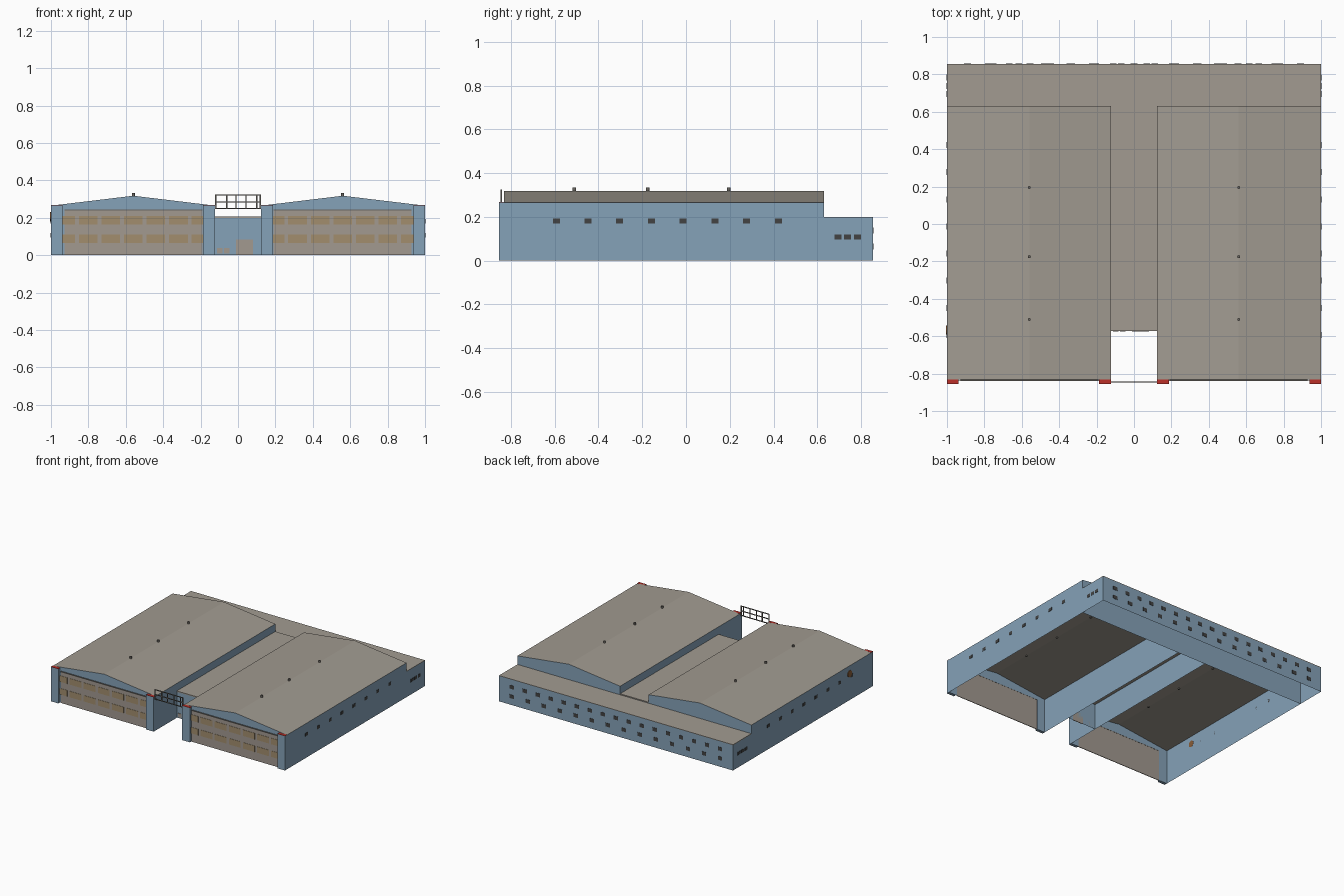
import bpy, bmesh, math

if "Cube" in bpy.data.objects:
    bpy.data.objects.remove(bpy.data.objects["Cube"])

def material(name, rgb):
    m = bpy.data.materials.new(name)
    m.diffuse_color = (*rgb, 1)
    m.use_nodes = True
    m.node_tree.nodes["Principled BSDF"].inputs["Base Color"].default_value = m.diffuse_color
    return m

BLUE = material("blue wall", (0.235, 0.36, 0.48))
ROOF = material("roof grey", (0.36, 0.33, 0.285))
DOOR = material("door grey", (0.36, 0.32, 0.28))
PANE = material("tan pane", (0.36, 0.27, 0.155))
DARK = material("dark glass", (0.055, 0.055, 0.055))
RED = material("red cap", (0.5, 0.03, 0.022))
METAL = material("dark metal", (0.15, 0.14, 0.125))
RUST = material("rust", (0.25, 0.11, 0.04))

def make(name, verts, faces, mat):
    me = bpy.data.meshes.new(name)
    me.from_pydata(verts, [], faces)
    me.materials.append(mat)
    ob = bpy.data.objects.new(name, me)
    bpy.context.collection.objects.link(ob)
    return ob

def face(name, pts, mat):
    return make(name, pts, [tuple(range(len(pts)))], mat)

def boxes(name, items, mat):
    """One object from many (x0,x1,y0,y1,z0,z1) boxes."""
    v, f = [], []
    for x0, x1, y0, y1, z0, z1 in items:
        b = len(v)
        v += [(x, y, z) for z in (z0, z1) for x, y in ((x0, y0), (x1, y0), (x1, y1), (x0, y1))]
        f += [tuple(b + i for i in q) for q in
              ((3, 2, 1, 0), (4, 5, 6, 7), (0, 1, 5, 4), (1, 2, 6, 5), (2, 3, 7, 6), (3, 0, 4, 7))]
    return make(name, v, f, mat)

def cylinder(name, loc, r, depth, mat, rot=(0, 0, 0), n=12):
    bpy.ops.mesh.primitive_cylinder_add(vertices=n, radius=r, depth=depth, location=loc, rotation=rot)
    ob = bpy.context.object
    ob.name = name
    ob.data.materials.append(mat)
    return ob

YF, YM, YB = -0.832, 0.63, 0.855      # hangar front, hangar back, annex back
EAVE, RIDGE, LOW = 0.265, 0.318, 0.196
XI, XR, XO = 0.122, 0.56, 1.0         # inner wall, ridge, outer wall

for s, side in ((-1, "left"), (1, "right")):
    d0, d1 = 0.19, 0.928              # door opening
    # front gable with a door opening, back gable
    prof = [(XI, 0), (d0, 0), (d0, .24), (d1, .24), (d1, 0), (XO, 0), (XO, EAVE), (XR, RIDGE), (XI, EAVE)]
    prof = prof if s > 0 else prof[::-1]
    face(side + " front gable", [(s * x, YF, z) for x, z in prof], BLUE)
    prof = [(XI, 0), (XI, EAVE), (XR, RIDGE), (XO, EAVE), (XO, 0)]
    prof = prof if s > 0 else prof[::-1]
    face(side + " back gable", [(s * x, YM, z) for x, z in prof], BLUE)
    # long walls
    for x, n, outward in ((XO, "outer", s), (XI, "inner", -s)):
        p = [(s * x, YF, 0), (s * x, YM, 0), (s * x, YM, EAVE), (s * x, YF, EAVE)]
        face(f"{side} {n} wall", p if outward > 0 else p[::-1], BLUE)
    # pitched roof
    xs = sorted((s * XI, s * XR, s * XO))
    v = [(x, y, RIDGE if abs(x) == XR else EAVE) for y in (YF, YM) for x in xs]
    make(side + " roof", v, [(0, 1, 4, 3), (1, 2, 5, 4)], ROOF)
    # roof vents
    for y in (0.195, -0.175, -0.51):
        cylinder(side + " roof vent", (s * XR, y, 0.322), 0.008, 0.022, METAL)
    # sliding door, rail and panes
    a, b = sorted((s * d0, s * d1))
    boxes(side + " hangar door", [(a, b, YF - .006, YF - .001, 0, .238)], DOOR)
    boxes(side + " door rail", [(a, b, YF - .008, YF, .238, .244)], METAL)
    panes = []
    for i in range(7):
        c = s * 0.56 + (i - 3) * 0.1207
        for z0, z1 in ((.065, .112), (.163, .21)):
            panes.append((c - .05, c + .05, YF - .008, YF - .006, z0, z1))
    boxes(side + " door panes", panes, PANE)
    # corner pillars with red caps
    px = [sorted((s * p, s * q)) for p, q in ((XI, 0.187), (0.937, XO))]
    boxes(side + " pillars", [(p, q, -YB, YF, 0, EAVE) for p, q in px], BLUE)
    boxes(side + " pillar caps", [(p, q, -YB, YF, EAVE, EAVE + .003) for p, q in px], RED)
    # small side windows
    w0, w1 = sorted((s * 1.0, s * 1.002))
    wins = [(w0, w1, y - .016, y + .016, .169, .193)
            for y in [-0.593 + i * 0.145 for i in range(8)]]
    wins += [(w0, w1, y - .016, y + .016, .096, .12) for y in (.695, .739, .783)]
    boxes(side + " side windows", wins, DARK)
    # annex end wall
    p = [(s, YM, 0), (s, YB, 0), (s, YB, LOW), (s, YM, LOW)]
    face(side + " annex end wall", p if s > 0 else p[::-1], BLUE)

# round plate on the left wall
cylinder("round plate", (-1.002, -0.567, 0.205), 0.025, 0.005, RUST, (0, math.pi / 2, 0), 20)

# rear annex
face("annex back wall", [(1, YB, 0), (-1, YB, 0), (-1, YB, LOW), (1, YB, LOW)], BLUE)
boxes("annex roof", [(-1, 1, YM, YB, LOW - .003, LOW + .003)], ROOF)
rear = []
for n, z in ((17, .138), (14, .065)):
    for i in range(n):
        x = -0.89 + 1.78 * i / (n - 1)
        rear.append((x - .018, x + .018, YB, YB + .002, z - .014, z + .014))
boxes("rear windows", rear, DARK)

# link building between the hangars
face("link front wall", [(-XI, -.57, 0), (XI, -.57, 0), (XI, -.57, .2), (-XI, -.57, .2)], BLUE)
face("link back wall", [(XI, YM, 0), (-XI, YM, 0), (-XI, YM, .2), (XI, YM, .2)], BLUE)
boxes("link roof", [(-XI, XI, -.573, YM, .199, .207)], ROOF)
boxes("link door", [(-.01, .08, -.574, -.57, 0, .085)], DOOR)
boxes("link low panels", [(-.112, -.082, -.574, -.57, .008, .038), (-.075, -.045, -.574, -.57, .008, .038)], DOOR)

# open frame spanning the gap at the front
bars = [(-XI, XI, -.847, -.842, z - .003, z + .003) for z in (.25, .285, .322)]
bars += [(x - .003, x + .003, -.847, -.842, .25, .322) for x in (-.119, -.06, -.01, .043, .1, .119)]
boxes("gate frame", bars, METAL)
